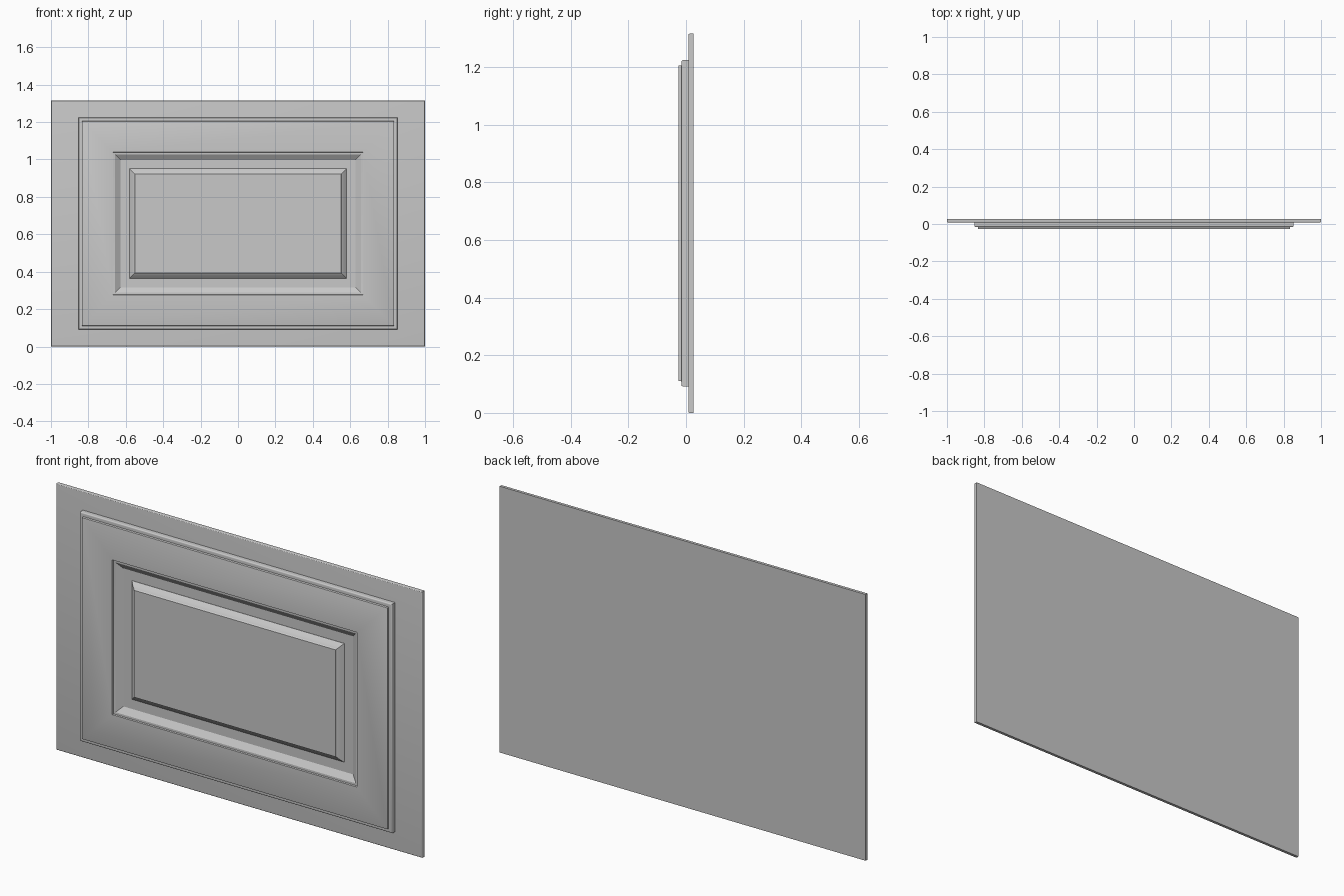
import bpy
import bmesh
import math

cube = bpy.data.objects.get("Cube")
if cube:
    bpy.data.objects.remove(cube, do_unlink=True)

MID_Z = 0.6575      # height of the panel centre
MITRE = 0.287       # half width minus half height of the mouldings

grey = bpy.data.materials.new("painted_grey")
grey.use_nodes = True
colour = (0.58, 0.58, 0.58, 1)
grey.diffuse_color = colour
grey.node_tree.nodes["Principled BSDF"].inputs["Base Color"].default_value = colour


def mitred(name, profile, difference=MITRE, closed=False):
    """Sweep (half width, y) points round a rectangle with mitred corners."""
    bm = bmesh.new()
    rings = []
    for half, y in profile:
        h = half - difference
        rings.append([bm.verts.new((sx * half, y, MID_Z + sz * h))
                      for sx, sz in ((-1, -1), (1, -1), (1, 1), (-1, 1))])
    pairs = list(zip(rings, rings[1:]))
    if closed:
        pairs.append((rings[-1], rings[0]))
    else:
        bm.faces.new(rings[0])
        bm.faces.new(rings[-1])
    for a, b in pairs:
        for i in range(4):
            j = (i + 1) % 4
            bm.faces.new((a[i], a[j], b[j], b[i]))
    bmesh.ops.recalc_face_normals(bm, faces=bm.faces)
    mesh = bpy.data.meshes.new(name)
    bm.to_mesh(mesh)
    bm.free()
    mesh.materials.append(grey)
    obj = bpy.data.objects.new(name, mesh)
    bpy.context.collection.objects.link(obj)
    bpy.context.view_layer.objects.active = obj
    obj.select_set(True)
    bpy.ops.object.shade_smooth_by_angle(angle=math.radians(25))
    obj.select_set(False)
    return obj


def rounded(half, y, r, steps=4):
    """Quarter-round outer edge that turns from the side to the front."""
    angles = [math.pi / 2 * i / steps for i in range(steps + 1)]
    return [(half - r + r * math.cos(a), y + r - r * math.sin(a)) for a in angles]


# Backing board with eased front edges
mitred("backing_board", [(1, 0.026)] + rounded(1, 0.008, 0.005), 1 - MID_Z)

# Raised frame: stepped outer edge, flat face, small lip and sloping inner edge
frame = [(0.853, 0.012)] + rounded(0.853, -0.016, 0.006)
frame += [(0.835, -0.016)] + rounded(0.834, -0.026, 0.002, 2)
frame += [(0.669, -0.026), (0.667, -0.019), (0.657, -0.018),
          (0.628, 0.002), (0.628, 0.012)]
mitred("moulded_frame", frame, closed=True)

# Recessed floor and the raised centre field standing on it
mitred("recess_floor", [(0.632, 0.012), (0.632, 0.002)])
mitred("centre_field", [(0.58, 0.008), (0.58, 0.001), (0.565, -0.014),
                        (0.555, -0.020), (0.551, -0.026)])
